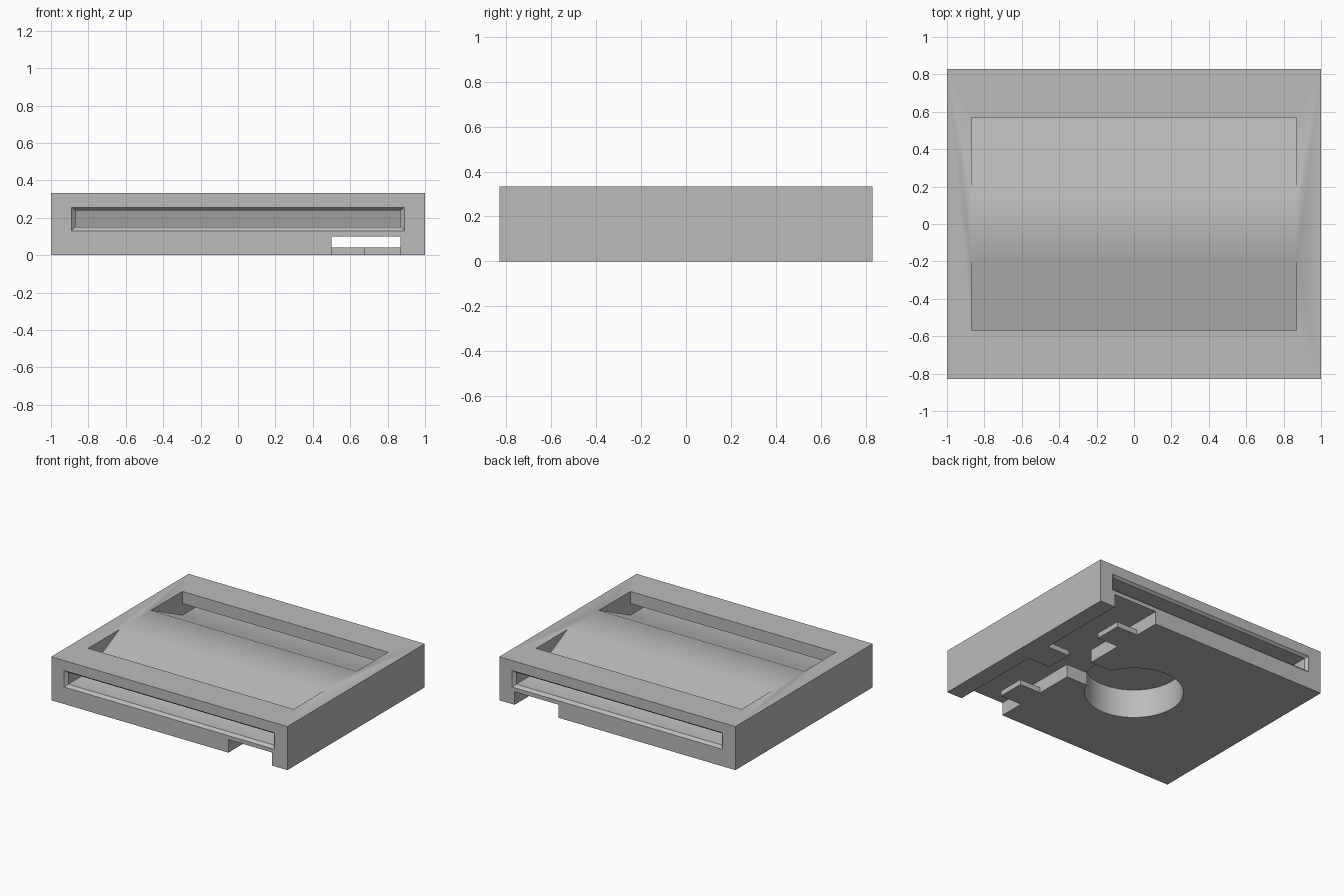
import bpy
import bmesh
import math

if "Cube" in bpy.data.objects:
    bpy.data.objects.remove(bpy.data.objects["Cube"], do_unlink=True)

grey = bpy.data.materials.new("plain grey")
grey.use_nodes = True
COLOUR = (0.5, 0.5, 0.5, 1)
grey.diffuse_color = COLOUR
grey.node_tree.nodes["Principled BSDF"].inputs["Base Color"].default_value = COLOUR

W, D, H = 1.0, 0.83, 0.333            # half width, half depth, height
SLOT_X, SLOT_LOW, SLOT_HIGH = 0.87, 0.15, 0.24
WALL_Y, CREST_Y = 0.57, 0.19


def add_object(name, bm):
    bmesh.ops.recalc_face_normals(bm, faces=bm.faces)
    mesh = bpy.data.meshes.new(name)
    bm.to_mesh(mesh)
    bm.free()
    mesh.materials.append(grey)
    obj = bpy.data.objects.new(name, mesh)
    bpy.context.collection.objects.link(obj)
    return obj


def loft(name, ring_a, ring_b):
    """Closed solid between two matching outlines."""
    bm = bmesh.new()
    a = [bm.verts.new(p) for p in ring_a]
    b = [bm.verts.new(p) for p in ring_b]
    bm.faces.new(a)
    bm.faces.new(b)
    for i in range(len(a)):
        j = (i + 1) % len(a)
        bm.faces.new((a[i], a[j], b[j], b[i]))
    return add_object(name, bm)


def box(name, x0, x1, y0, y1, z0, z1):
    outline = [(x0, y0), (x1, y0), (x1, y1), (x0, y1)]
    return loft(name, [(x, y, z0) for x, y in outline],
                [(x, y, z1) for x, y in outline])


def cut(target, cutter):
    mod = target.modifiers.new("cut", "BOOLEAN")
    mod.operation = "DIFFERENCE"
    mod.solver = "EXACT"
    mod.object = cutter
    bpy.context.view_layer.objects.active = target
    bpy.ops.object.modifier_apply(modifier=mod.name)
    bpy.data.objects.remove(cutter, do_unlink=True)


# Solid block
body = box("stand_body", -W, W, -D, D, 0, H)

# Sloping wells either side of the crest, each opening through a flared slot
run = (WALL_Y - CREST_Y) / (H - SLOT_LOW)
top = H + 0.05
profile = [(CREST_Y - 0.05 * run, top), (WALL_Y, SLOT_LOW), (D + 0.1, SLOT_LOW),
           (D + 0.1, SLOT_HIGH), (WALL_Y, SLOT_HIGH), (WALL_Y, top)]
for side in (-1, 1):
    cut(body, loft("well_cutter",
                   [(-SLOT_X, side * y, z) for y, z in profile],
                   [(SLOT_X, side * y, z) for y, z in profile]))

    def rim(y, grow):
        x, low, high = SLOT_X + grow, SLOT_LOW - grow, SLOT_HIGH + grow * 0.8
        return [(-x, side * y, low), (x, side * y, low),
                (x, side * y, high), (-x, side * y, high)]
    cut(body, loft("flare_cutter", rim(D - 0.02, 0), rim(D + 0.02, 0.04)))

# Round recess in the underside
R = 0.344
circle = [(R * math.cos(t * math.tau / 64), R * math.sin(t * math.tau / 64))
          for t in range(64)]
cut(body, loft("recess_cutter", [(x, y, -0.1) for x, y in circle],
               [(x, y, 0.22) for x, y in circle]))

# Cable channel, with retaining tabs left standing along it
channel = box("channel_cutter", 0.5, SLOT_X, -1, 1, -0.1, 0.1)
for x0, x1, y in ((0.4, 0.68, -0.525), (0.4, 0.68, 0.525), (0.68, 0.95, 0)):
    cut(channel, box("tab", x0, x1, y - 0.105, y + 0.105, -0.2, 0.04))
cut(body, channel)

# Short branch joining the channel to the recess
cut(body, box("branch_cutter", 0.2, 0.6, -0.13, 0.13, -0.1, 0.1))

# Soft shading over the crest, crisp edges elsewhere
bpy.ops.object.select_all(action="DESELECT")
body.select_set(True)
bpy.context.view_layer.objects.active = body
bpy.ops.object.shade_smooth_by_angle(angle=math.radians(30))
